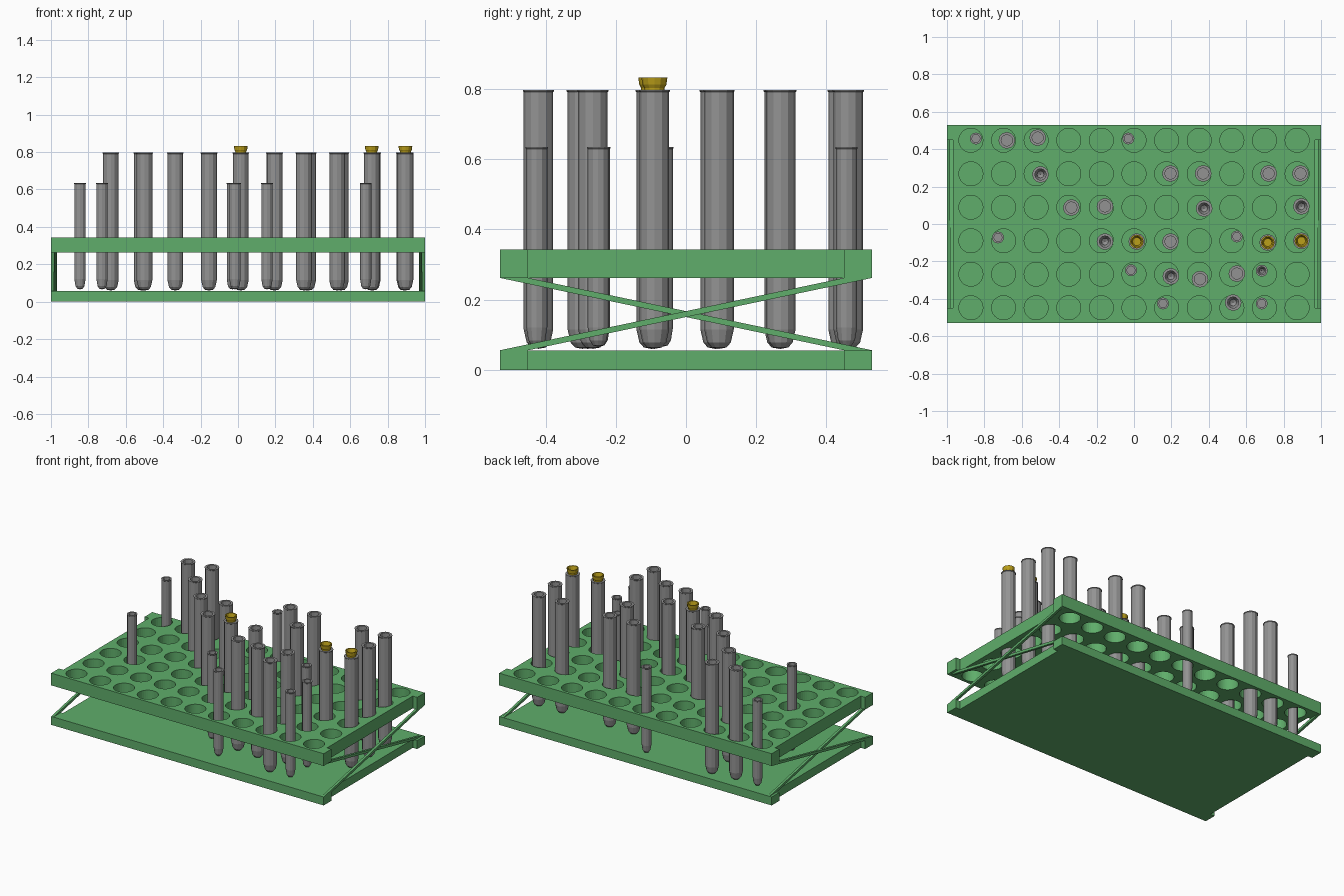
import bpy, bmesh, math

if "Cube" in bpy.data.objects:
    bpy.data.objects.remove(bpy.data.objects["Cube"])


def material(name, rgb):
    m = bpy.data.materials.new(name)
    m.diffuse_color = (*rgb, 1)
    m.use_nodes = True
    m.node_tree.nodes["Principled BSDF"].inputs["Base Color"].default_value = m.diffuse_color
    return m


GREEN = material("rack green", (0.115, 0.42, 0.145))
GREY = material("tube grey", (0.29, 0.29, 0.29))
GOLD = material("stopper gold", (0.50, 0.35, 0.01))


def finish(bm, name, mat):
    bmesh.ops.recalc_face_normals(bm, faces=bm.faces)
    me = bpy.data.meshes.new(name)
    bm.to_mesh(me)
    bm.free()
    ob = bpy.data.objects.new(name, me)
    bpy.context.collection.objects.link(ob)
    if mat:
        me.materials.append(mat)
    return ob


def add_box(bm, x0, x1, y0, y1, z0, z1):
    add_prism(bm, [(y0, z0), (y1, z0), (y1, z1), (y0, z1)], x0, x1)


def add_prism(bm, yz, x0, x1):
    """Extrude a y-z outline from x0 to x1."""
    a = [bm.verts.new((x0, y, z)) for y, z in yz]
    b = [bm.verts.new((x1, y, z)) for y, z in yz]
    n = len(yz)
    bm.faces.new(a)
    bm.faces.new(b[::-1])
    for i in range(n):
        j = (i + 1) % n
        bm.faces.new((a[i], b[i], b[j], a[j]))


def lathe(name, profile, sides, x, y, mat):
    """Spin an (r, z) profile; both ends close to a point on the axis."""
    bm = bmesh.new()
    rings = []
    for r, z in profile:
        if r == 0:
            rings.append([bm.verts.new((0, 0, z))] * sides)
        else:
            rings.append([bm.verts.new((r * math.cos(2 * math.pi * i / sides),
                                        r * math.sin(2 * math.pi * i / sides), z))
                          for i in range(sides)])
    for lo, hi in zip(rings, rings[1:]):
        for i in range(sides):
            j = (i + 1) % sides
            quad = list(dict.fromkeys((lo[i], lo[j], hi[j], hi[i])))
            bm.faces.new(quad)
    ob = finish(bm, name, mat)
    ob.location = (x, y, 0)
    return ob


# Plates, with square blocks at the corners where the braces end
W, D, BLOCK, INNER = 1.0, 0.53, 0.45, 0.968
Z_LOW, Z_UNDER, Z_TOP = 0.056, 0.262, 0.343


def plate(name, z0, z1):
    bm = bmesh.new()
    add_box(bm, -INNER, INNER, -D, D, z0, z1)
    ob = finish(bm, name, GREEN)
    bm = bmesh.new()
    for s in (-1, 1):
        for t in (-1, 1):
            xs, ys = sorted((s * INNER, s * W)), sorted((t * BLOCK, t * D))
            add_box(bm, *xs, *ys, z0, z1)
    finish(bm, name + "_corner_blocks", GREEN)
    return ob


plate("bottom_plate", 0.0, Z_LOW)
top = plate("top_plate", Z_UNDER, Z_TOP)

# Grid of 11 x 6 round holes through the top plate
bm = bmesh.new()
for i in range(11):
    for j in range(6):
        new = bmesh.ops.create_cone(bm, cap_ends=True, segments=32,
                                    radius1=0.064, radius2=0.064, depth=0.3)
        bmesh.ops.translate(bm, verts=new["verts"],
                            vec=((i - 5) * 0.1744, (j - 2.5) * 0.179, 0.3))
cutter = finish(bm, "hole_cutter", None)
cutter.hide_render = True
cutter.hide_set(True)
cut = top.modifiers.new("holes", 'BOOLEAN')
cut.object = cutter
cut.operation = 'DIFFERENCE'
cut.solver = 'EXACT'

# Crossed braces at both ends, side by side in thickness
MID = (INNER + W) / 2
for s, side in ((-1, "left"), (1, "right")):
    for t, x0, x1 in ((1, MID, W), (-1, INNER, MID)):
        bm = bmesh.new()
        outline = [(-D * t, Z_LOW), (-BLOCK * t, Z_LOW), (D * t, Z_UNDER), (BLOCK * t, Z_UNDER)]
        add_prism(bm, outline, s * x0, s * x1)
        finish(bm, f"{side}_brace_{'rising' if t > 0 else 'falling'}", GREEN)

# Tubes: (x, y, kind); kind b = big, s = small, upper case = empty, c = capped big
TUBES = [
    (-0.845, 0.457, "s"), (-0.68, 0.447, "b"), (-0.515, 0.462, "b"), (-0.03, 0.457, "s"),
    (-0.50, 0.265, "B"), (0.195, 0.27, "b"), (0.37, 0.27, "b"), (0.72, 0.27, "b"),
    (0.89, 0.27, "b"), (-0.335, 0.088, "b"), (-0.155, 0.094, "b"), (0.375, 0.083, "B"),
    (0.895, 0.094, "B"), (-0.727, -0.072, "s"), (-0.155, -0.094, "B"), (0.015, -0.094, "c"),
    (0.195, -0.094, "b"), (0.55, -0.067, "s"), (0.715, -0.099, "c"), (0.895, -0.09, "c"),
    (-0.016, -0.247, "s"), (0.197, -0.28, "B"), (0.353, -0.295, "b"), (0.55, -0.265, "b"),
    (0.683, -0.25, "S"), (0.155, -0.425, "s"), (0.53, -0.42, "B"), (0.683, -0.425, "s"),
]


def tube(name, x, y, r, z0, z1, empty):
    q = r * 0.72
    outer = [(0, z0), (r * 0.5, z0 + 0.004), (r * 0.8, z0 + 0.018), (r, z0 + 0.055),
             (r, z1 - 0.006), (r * 1.06, z1 - 0.004), (r * 1.06, z1), (q, z1)]
    if empty:
        inner = [(q, z0 + 0.06), (q * 0.6, z0 + 0.025), (0, z0 + 0.015)]
    else:
        level = z0 + (z1 - z0) * 0.55
        inner = [(q, level), (0, level)]
    lathe(name, outer + inner, 12, x, y, GREY)


for n, (x, y, kind) in enumerate(TUBES, 1):
    if kind in "sS":
        tube(f"small_tube_{n}", x, y, 0.030, 0.066, 0.635, kind == "S")
    else:
        tube(f"big_tube_{n}", x, y, 0.042, 0.060, 0.797, kind == "B")
    if kind == "c":
        # Flared stopper with a recessed top
        lathe(f"stopper_{n}", [(0, 0.74), (0.026, 0.74), (0.029, 0.803), (0.034, 0.812),
                               (0.037, 0.833), (0.030, 0.833), (0.022, 0.805), (0, 0.805)],
              12, x, y, GOLD)
